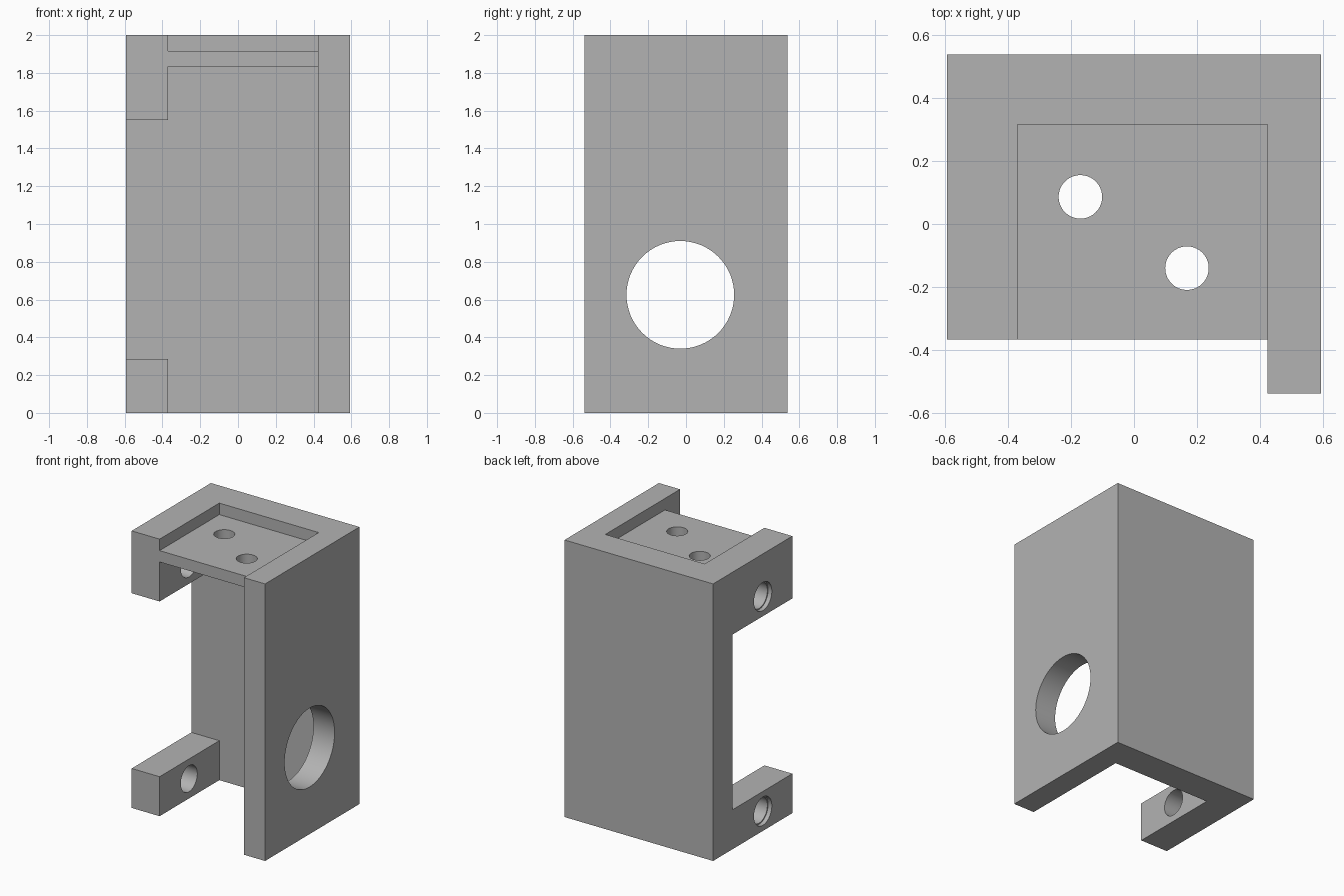
import bpy
import bmesh
from math import pi, radians
from mathutils import Matrix, Vector

old = bpy.data.objects.get("Cube")
if old:
    bpy.data.objects.remove(old, do_unlink=True)

grey = bpy.data.materials.new("plain grey")
grey.use_nodes = True
grey.diffuse_color = (0.45, 0.45, 0.45, 1)
grey.node_tree.nodes["Principled BSDF"].inputs["Base Color"].default_value = grey.diffuse_color

# Key planes of the bracket
LEFT, ARM_IN, PLATE_IN, RIGHT = -0.593, -0.37, 0.424, 0.593
FRONT, ARM_FRONT, WALL_IN, BACK = -0.538, -0.366, 0.315, 0.538
ARM_TOP, ARM_BASE = 0.285, 1.55
TRAY_LOW, TRAY_HIGH = 1.835, 1.917
BORE_Y = -0.03


def finish(name, bm):
    bmesh.ops.recalc_face_normals(bm, faces=bm.faces)
    mesh = bpy.data.meshes.new(name)
    bm.to_mesh(mesh)
    bm.free()
    mesh.materials.append(grey)
    ob = bpy.data.objects.new(name, mesh)
    bpy.context.collection.objects.link(ob)
    return ob


def box(name, low, high):
    low, high = Vector(low), Vector(high)
    bm = bmesh.new()
    place = Matrix.Translation((low + high) / 2) @ Matrix.Diagonal(high - low).to_4x4()
    bmesh.ops.create_cube(bm, size=1, matrix=place)
    return finish(name, bm)


def rod(name, centre, radius, length, axis):
    turn = Matrix.Rotation(pi / 2, 4, "Y") if axis == "X" else Matrix()
    bm = bmesh.new()
    bmesh.ops.create_cone(bm, cap_ends=True, segments=64, radius1=radius, radius2=radius,
                          depth=length, matrix=Matrix.Translation(centre) @ turn)
    return finish(name, bm)


def cut(target, cutter):
    cutter.hide_render = True
    mod = target.modifiers.new(cutter.name, "BOOLEAN")
    mod.operation = "DIFFERENCE"
    mod.solver = "EXACT"
    mod.object = cutter
    bpy.context.view_layer.objects.active = target
    bpy.ops.object.modifier_apply(modifier=mod.name)
    bpy.data.objects.remove(cutter, do_unlink=True)


# Three-sided housing, extruded from its plan
plan = [(LEFT, ARM_FRONT), (ARM_IN, ARM_FRONT), (ARM_IN, WALL_IN), (PLATE_IN, WALL_IN),
        (PLATE_IN, FRONT), (RIGHT, FRONT), (RIGHT, BACK), (LEFT, BACK)]
bm = bmesh.new()
base = bm.faces.new([bm.verts.new((x, y, 0)) for x, y in plan])
lifted = bmesh.ops.extrude_face_region(bm, geom=[base])["geom"]
bmesh.ops.translate(bm, vec=(0, 0, 2), verts=[v for v in lifted if isinstance(v, bmesh.types.BMVert)])
housing = finish("housing", bm)

# Side opening that leaves an upper and a lower arm
cut(housing, box("side_opening", (LEFT - 1, FRONT - 1, ARM_TOP), (ARM_IN + 0.1, WALL_IN, ARM_BASE)))

# Large round port in the side plate
cut(housing, rod("side_port", (0.5, BORE_Y, 0.625), 0.285, 0.4, "X"))

# Stepped bores through both arms
for label, z in (("lower", ARM_TOP / 2), ("upper", (ARM_BASE + TRAY_LOW) / 2)):
    cut(housing, rod(label + "_bore", (-0.48, BORE_Y, z), 0.094, 0.4, "X"))
    cut(housing, rod(label + "_bore_mouth", (LEFT, BORE_Y, z), 0.102, 0.06, "X"))

# Recessed top tray with two holes
tray = box("top_tray", (ARM_IN, ARM_FRONT, TRAY_LOW), (PLATE_IN, WALL_IN, TRAY_HIGH))
for label, x, y in (("rear", -0.17, 0.086), ("front", 0.168, -0.14)):
    cut(tray, rod(label + "_tray_hole", (x, y, 1.88), 0.069, 0.4, "Z"))

# Smooth bores, crisp edges
for ob in (housing, tray):
    bpy.ops.object.select_all(action="DESELECT")
    ob.select_set(True)
    bpy.context.view_layer.objects.active = ob
    bpy.ops.object.shade_smooth_by_angle(angle=radians(30))
